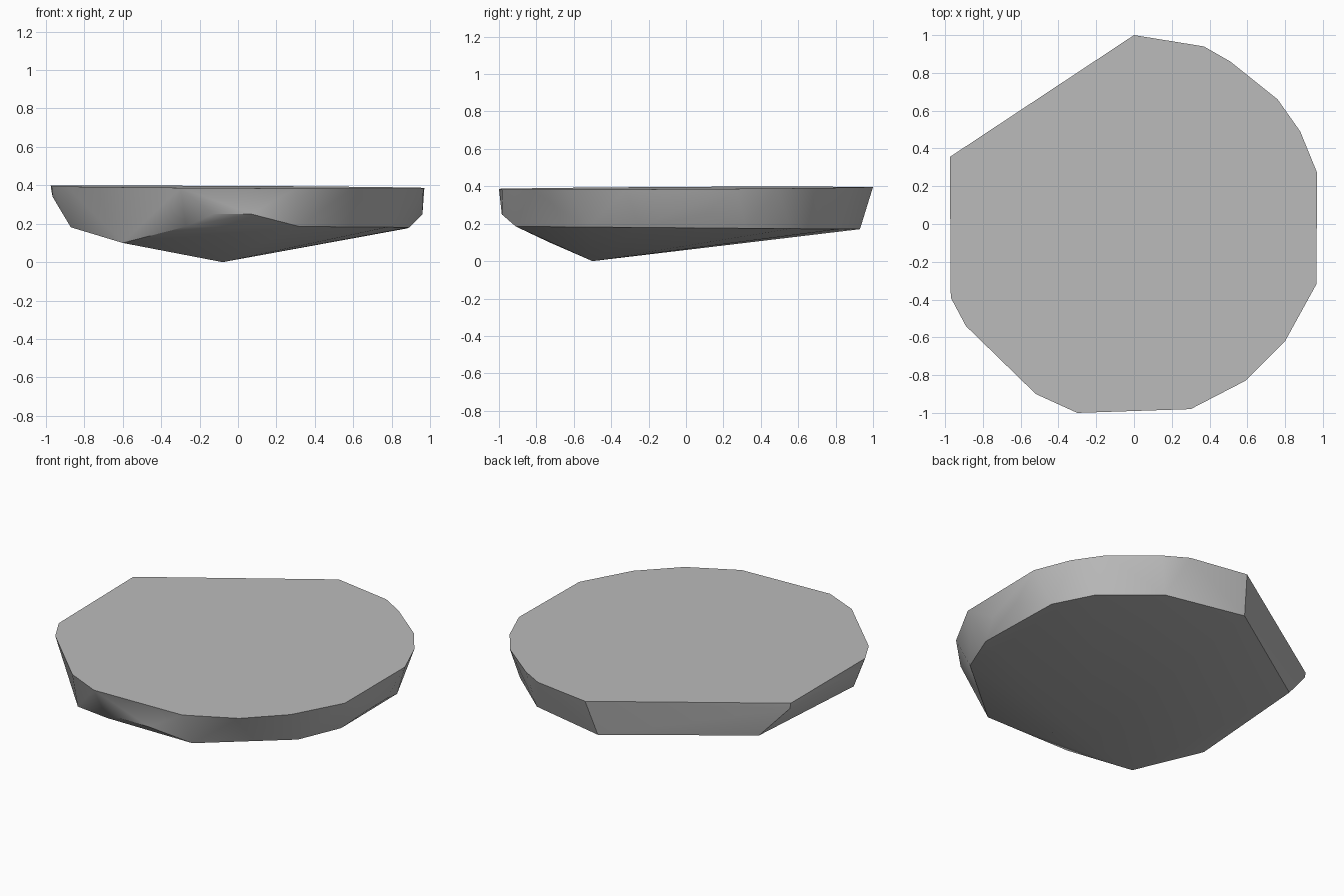
import bpy, bmesh, math

old = bpy.data.objects.get("Cube")
if old:
    bpy.data.objects.remove(old, do_unlink=True)

# Stone colour
stone = bpy.data.materials.new("stone_grey")
stone.use_nodes = True
grey = (0.5, 0.5, 0.5, 1)
stone.diffuse_color = grey
stone.node_tree.nodes["Principled BSDF"].inputs["Base Color"].default_value = grey

# Outline of the flat top, with one straight broken side
top = [(0, 1), (.37, .94), (.51, .86), (.76, .66), (.88, .49), (.97, .27),
       (.965, -.32), (.8, -.62), (.59, -.83), (.3, -.98), (-.3, -1),
       (-.52, -.9), (-.89, -.54), (-.97, -.39), (-.975, .355)]
# Bulges on the wall
wall = [(.07, -.985, .25), (-.13, -.985, .25), (.96, .1, .25),
        (.96, -.1, .25), (-.97, .355, .365), (-.965, -.35, .34)]
# Lower rim of the wall
rim = [(-.04, .93), (.46, .82), (.76, .56), (.88, .32), (.89, -.25),
       (.78, -.52), (.32, -.91), (-.27, -.91), (-.87, -.42), (-.8, .42)]
# Lowest points of the underside
keel = [(-.6, -.73, .1), (-.08, -.5, 0)]

points = [(x, y, .391 + .006 * (y - x)) for x, y in top] + wall + keel
points += [(x, y, .178 - .008 * y) for x, y in rim]

# Wrap the points in a faceted shell
bm = bmesh.new()
for p in points:
    bm.verts.new(p)
hull = bmesh.ops.convex_hull(bm, input=bm.verts)
loose = [v for v in bm.verts if not v.link_faces]
bmesh.ops.delete(bm, geom=loose, context="VERTS")
bmesh.ops.dissolve_limit(bm, angle_limit=math.radians(1),
                         verts=bm.verts, edges=bm.edges)
bmesh.ops.recalc_face_normals(bm, faces=bm.faces)
mesh = bpy.data.meshes.new("flat_stone")
bm.to_mesh(mesh)
bm.free()
mesh.materials.append(stone)

flat_stone = bpy.data.objects.new("flat_stone", mesh)
bpy.context.collection.objects.link(flat_stone)
bpy.context.view_layer.objects.active = flat_stone
flat_stone.select_set(True)
bpy.ops.object.shade_smooth_by_angle(angle=math.radians(30))
